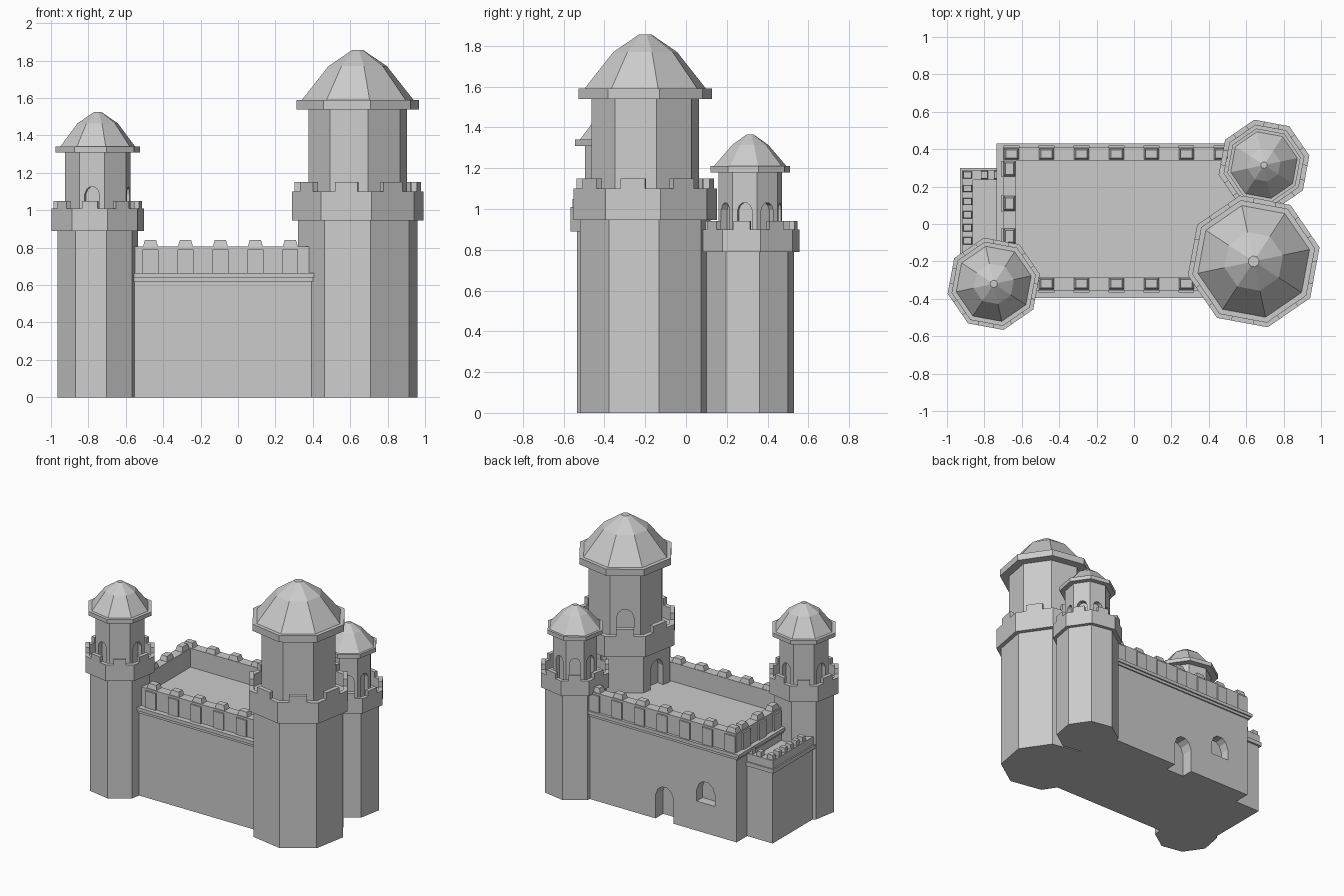
import bpy, bmesh
from math import cos, sin, pi, radians
from mathutils import Matrix, Vector

if "Cube" in bpy.data.objects:
    bpy.data.objects.remove(bpy.data.objects["Cube"])

ROT = radians(12)  # turn of every octagonal tower


def finish(name, bm):
    bmesh.ops.recalc_face_normals(bm, faces=bm.faces)
    me = bpy.data.meshes.new(name)
    bm.to_mesh(me)
    bm.free()
    ob = bpy.data.objects.new(name, me)
    bpy.context.scene.collection.objects.link(ob)
    return ob


def add_box(bm, x, y, z, taper=1.0, mat=Matrix()):
    c = Vector(((x[0] + x[1]) / 2, (y[0] + y[1]) / 2, (z[0] + z[1]) / 2))
    new = bmesh.ops.create_cube(bm, size=1)['verts']
    for v in new:
        k = taper if v.co.z > 0 else 1
        p = Vector((v.co.x * k * (x[1] - x[0]), v.co.y * k * (y[1] - y[0]), v.co.z * (z[1] - z[0])))
        v.co = mat @ (p + c)


def boxes(name, specs):
    bm = bmesh.new()
    for s in specs:
        add_box(bm, *s)
    return finish(name, bm)


def lathe(name, c, prof):
    """Eight-sided turned solid; profile starts and ends on the axis."""
    bm = bmesh.new()
    rings = []
    for r, z in prof:
        if r == 0:
            rings.append([bm.verts.new((c[0], c[1], z))] * 8)
        else:
            rings.append([bm.verts.new((c[0] + r * cos(ROT + k * pi / 4),
                                        c[1] + r * sin(ROT + k * pi / 4), z)) for k in range(8)])
    for i, (a, b) in enumerate(zip(rings, rings[1:])):
        if i == 0:
            bm.faces.new(b)
        elif i == len(rings) - 2:
            bm.faces.new(a)
        else:
            for k in range(8):
                j = (k + 1) % 8
                bm.faces.new((a[k], a[j], b[j], b[k]))
    return finish(name, bm)


def face_frame(c, k, dist):
    """Local frame on tower side k: x outward, y along the side."""
    ang = ROT + pi / 8 + k * pi / 4
    return Matrix.Translation((c[0] + dist * cos(ang), c[1] + dist * sin(ang), 0)) @ Matrix.Rotation(ang, 4, 'Z')


def add_arch(bm, mat, w, z0, z1, depth):
    h = w / 2
    pts = [(-h, z0), (h, z0), (h, z1 - h), (h * .75, z1 - h * .35), (h * .3, z1),
           (-h * .3, z1), (-h * .75, z1 - h * .35), (-h, z1 - h)]
    back = [bm.verts.new(mat @ Vector((-depth, y, z))) for y, z in pts]
    front = [bm.verts.new(mat @ Vector((.05, y, z))) for y, z in pts]
    bm.faces.new(back)
    bm.faces.new(front)
    for i in range(len(pts)):
        j = (i + 1) % len(pts)
        bm.faces.new((back[i], back[j], front[j], front[i]))


def cut(ob, arches):
    """Carve arched niches, then bake the result."""
    bm = bmesh.new()
    for a in arches:
        add_arch(bm, *a)
    cutter = finish("niche_cutter", bm)
    cutter.hide_render = True
    m = ob.modifiers.new("niches", 'BOOLEAN')
    m.operation, m.solver, m.object = 'DIFFERENCE', 'EXACT', cutter
    bpy.context.view_layer.update()
    dg = bpy.context.evaluated_depsgraph_get()
    me = bpy.data.meshes.new_from_object(ob.evaluated_get(dg))
    ob.modifiers.clear()
    ob.data = me
    bpy.data.objects.remove(cutter)


def tower(name, c, shaft_r, par_r, par_in, drum_r, rim_r, cone, z_par, z_cren, z_mer, z_rim, z_cone, z_mid, z_tip,
          niches, w, niche_z, door=None):
    deck = z_par + (z_cren - z_par) * .4
    shaft = lathe(name + "_shaft", c, [(0, 0), (shaft_r, 0), (shaft_r, z_par + .02), (0, z_par + .02)])
    if door:
        cut(shaft, [(face_frame(c, door[0], shaft_r * cos(pi / 8)), *door[1:])])
    lathe(name + "_parapet", c, [(0, z_par), (par_r, z_par), (par_r, z_cren), (par_in, z_cren),
                                 (par_in, deck), (0, deck)])
    # merlons on each side of the parapet
    bm = bmesh.new()
    ap = par_r * cos(pi / 8)
    side = 2 * par_r * sin(pi / 8)
    for k in range(8):
        add_box(bm, ((par_in - par_r) * .92, 0), (-side * .22, side * .22), (z_cren - .01, z_mer),
                1, face_frame(c, k, ap))
    finish(name + "_merlons", bm)
    drum = lathe(name + "_drum", c, [(0, deck - .01), (drum_r, deck - .01), (drum_r, z_rim + .01), (0, z_rim + .01)])
    cut(drum, [(face_frame(c, k, drum_r * cos(pi / 8)), w, deck + .005, niche_z, .035) for k in niches])
    lathe(name + "_roof", c, [(0, z_rim), (rim_r, z_rim), (rim_r, z_cone), (cone[0], z_cone),
                              (cone[1], z_mid), (cone[2], z_tip), (0, z_tip)])


# towers
tower("great_tower", (.64, -.20), .327, .36, .325, .27, .335, (.305, .16, .03),
      .945, 1.10, 1.15, 1.54, 1.59, 1.77, 1.857, [2], .12, 1.26, (3, .12, .665, .87, .05))
tower("front_tower", (-.75, -.32), .22, .252, .222, .18, .23, (.205, .11, .02),
      .89, 1.01, 1.05, 1.31, 1.34, 1.465, 1.525, [1, 3, 5, 7], .08, 1.125)
tower("rear_tower", (.695, .315), .22, .248, .218, .16, .20, (.182, .09, .018),
      .79, .90, .94, 1.18, 1.21, 1.315, 1.365, range(8), .072, 1.03)

# main hall with door and window in the rear wall
hall = boxes("main_hall", [((-.705, .6), (-.375, .41), (0, .63))])
rear = Matrix.Translation((0, .41, 0)) @ Matrix.Rotation(pi / 2, 4, 'Z')
cut(hall, [(Matrix.Translation((-.11, 0, 0)) @ rear, .15, -.05, .25, .09),
           (Matrix.Translation((-.45, 0, 0)) @ rear, .15, .22, .38, .07)])
boxes("hall_ledge", [((-.72, .6), (-.385, .42), (.62, .642)),
                     ((-.735, .6), (-.395, .43), (.64, .665))])

# hall parapet walls
Z = (.66, .805)
boxes("hall_parapet_front", [((-.69, .6), (-.355, -.285), Z)])
boxes("hall_parapet_rear", [((-.70, .6), (.34, .41), Z)])
boxes("hall_parapet_left", [((-.70, -.63), (-.35, .345), Z)])

# hall merlons: pier on the outside, tapered cap on top
caps, piers = [], []
for i in range(7):
    x = -.655 + i * .187
    span = (x - .042, x + .042)
    caps.append((span, (.343, .405), (.80, .84), .72))
    piers.append((span, (.40, .42), (.66, .79)))
    if 0 < i < 6:
        caps.append((span, (-.35, -.288), (.80, .84), .72))
        piers.append((span, (-.366, -.35), (.66, .79)))
for y in (.295, .11, -.065):
    span = (y - .042, y + .042)
    caps.append(((-.697, -.635), span, (.80, .84), .72))
    piers.append(((-.712, -.695), span, (.66, .79)))
boxes("hall_merlon_caps", caps)
boxes("hall_merlon_piers", piers)

# lower side annex with its own small battlement
boxes("annex", [((-.915, -.70), (-.3, .285), (0, .54))])
boxes("annex_ledge", [((-.93, -.70), (-.3, .30), (.53, .56))])
boxes("annex_parapet", [((-.92, -.86), (-.3, .29), (.55, .62)),
                        ((-.86, -.70), (.235, .29), (.55, .62))])
teeth = [((-.915, -.865), (y - .02, y + .02), (.61, .655), .85)
         for y in (.262, .19, .12, .05, -.02, -.09)]
teeth += [((x - .02, x + .02), (.24, .285), (.61, .655), .85) for x in (-.80, -.73)]
boxes("annex_merlons", teeth)
